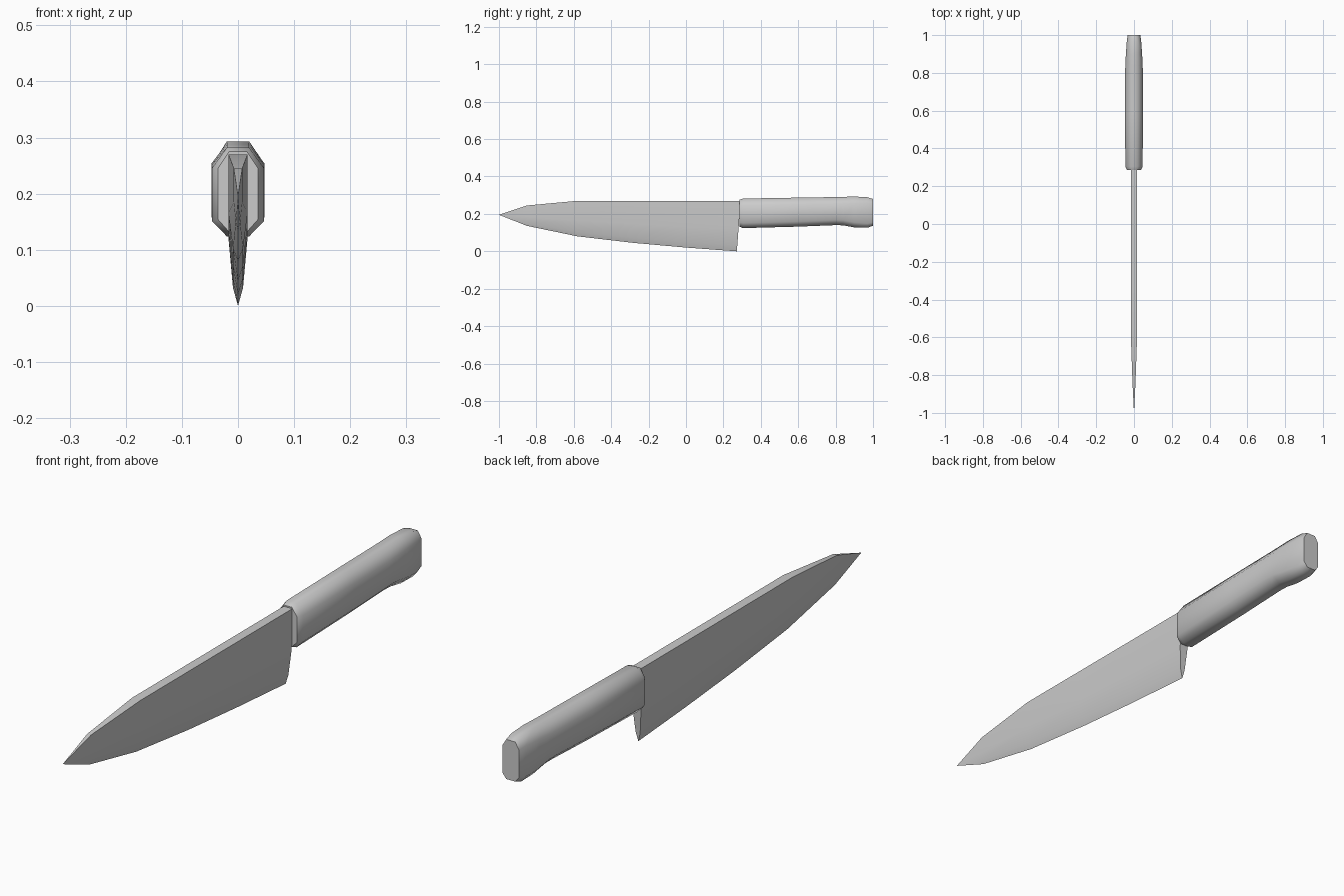
import bpy, bmesh, math

if "Cube" in bpy.data.objects:
    bpy.data.objects.remove(bpy.data.objects["Cube"])


def loft(name, rings, angle):
    """Skin equal-sized closed rings, cap both ends and smooth by angle."""
    bm = bmesh.new()
    loops = [[bm.verts.new(p) for p in ring] for ring in rings]
    n = len(loops[0])
    for a, b in zip(loops, loops[1:]):
        for i in range(n):
            j = (i + 1) % n
            bm.faces.new((a[i], a[j], b[j], b[i]))
    bm.faces.new(loops[0])
    bm.faces.new(loops[-1])
    bmesh.ops.remove_doubles(bm, verts=bm.verts, dist=0.0003)
    bmesh.ops.recalc_face_normals(bm, faces=bm.faces)
    mesh = bpy.data.meshes.new(name)
    bm.to_mesh(mesh)
    bm.free()
    obj = bpy.data.objects.new(name, mesh)
    bpy.context.collection.objects.link(obj)
    bpy.ops.object.select_all(action='DESELECT')
    obj.select_set(True)
    bpy.context.view_layer.objects.active = obj
    bpy.ops.object.shade_smooth_by_angle(angle=math.radians(angle))
    return obj


# Blade: wedge section as (height fraction, width fraction)
wedge = [(0.12, 0.5), (0.45, 0.95), (1.0, 0.95)]


def blade_ring(y, top, bottom, w, lean=0.0):
    def pt(s, t, f):
        return (s * w * f, y + lean * t, bottom + (top - bottom) * t)
    return ([pt(1, 0, 0)] + [pt(1, t, f) for t, f in wedge]
            + [pt(-1, t, f) for t, f in reversed(wedge)])


# Stations: y, spine height, edge height, half width
blade_stations = [(-1.0, 0.195, 0.195, 0.0), (-0.85, 0.245, 0.136, 0.008),
                  (-0.58, 0.27, 0.08, 0.018), (-0.28, 0.27, 0.045, 0.018),
                  (0.0, 0.27, 0.02, 0.018)]
rings = [blade_ring(*s) for s in blade_stations]
rings.append(blade_ring(0.272, 0.27, 0.0, 0.018, 0.02))
loft("blade", rings, 25)


# Handle: chamfered rectangular section
def handle_ring(y, top, bottom, w, flat, c):
    half = [(flat, bottom), (w, bottom + c * 0.75), (w, top - c), (flat, top)]
    return ([(x, y, z) for x, z in half]
            + [(-x, y, z) for x, z in reversed(half)])


# Stations: y, top, bottom, half width, half width of flats, chamfer height
handle_stations = [(0.285, 0.275, 0.132, 0.036, 0.016, 0.03),
                   (0.305, 0.282, 0.124, 0.046, 0.02, 0.036),
                   (0.6, 0.287, 0.132, 0.047, 0.02, 0.036),
                   (0.80, 0.29, 0.14, 0.047, 0.02, 0.036),
                   (0.84, 0.291, 0.139, 0.046, 0.02, 0.036),
                   (0.90, 0.293, 0.128, 0.043, 0.02, 0.036),
                   (0.97, 0.289, 0.126, 0.038, 0.02, 0.03),
                   (1.0, 0.28, 0.137, 0.033, 0.018, 0.025)]
loft("handle", [handle_ring(*s) for s in handle_stations], 60)
